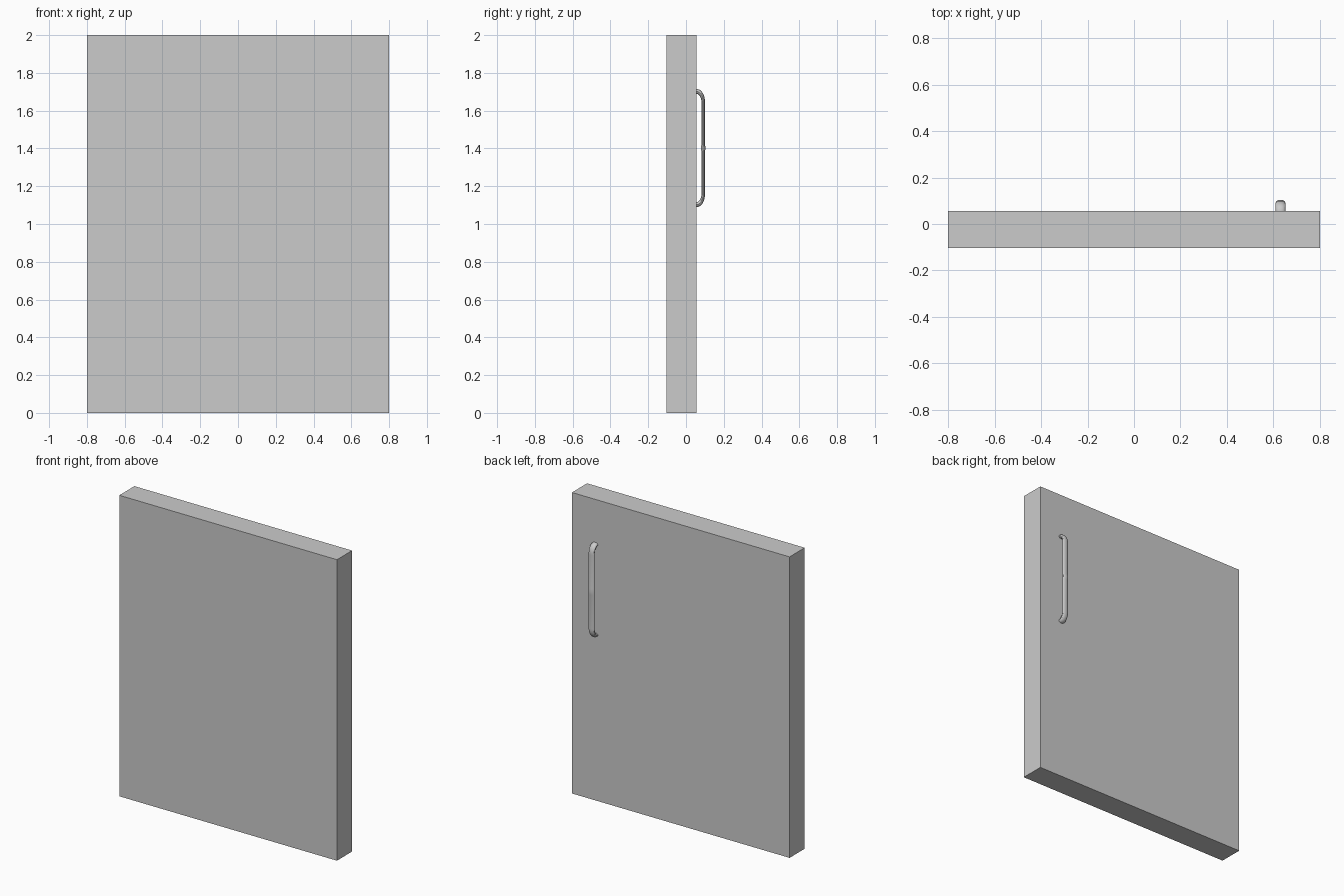
import bpy, bmesh
from math import sin, cos, pi
from mathutils import Vector

if "Cube" in bpy.data.objects:
    bpy.data.objects.remove(bpy.data.objects["Cube"])

def make_object(name, bm):
    bmesh.ops.recalc_face_normals(bm, faces=bm.faces)
    mesh = bpy.data.meshes.new(name)
    bm.to_mesh(mesh)
    bm.free()
    obj = bpy.data.objects.new(name, mesh)
    bpy.context.collection.objects.link(obj)
    return obj

# Door panel
BACK = 0.055
bm = bmesh.new()
bmesh.ops.create_cube(bm, size=1)
for v in bm.verts:
    v.co = (v.co.x * 1.6, v.co.y * 0.159 + BACK - 0.0795, v.co.z * 2 + 1)
make_object("door_panel", bm)

# Pull handle: flattened oval section swept along a bracket-shaped path
X, MID, HALF = 0.63, 1.402, 0.30       # centre and half height of the path
REACH, BEND = 0.036, 0.055             # stand-off and bend height
WIDE, THIN, SIDES = 0.021, 0.009, 16

upper = [(BACK - 0.004, HALF)]
for i in range(9):
    a = pi / 2 * i / 8
    upper.append((BACK + REACH * sin(a), HALF - BEND * (1 - cos(a))))
upper.append((BACK + REACH, 0.02))
path = [(y, MID + z) for y, z in upper] + [(BACK + REACH, MID)]
path += [(y, MID - z) for y, z in reversed(upper)]

bm = bmesh.new()
rings = []
for i, (y, z) in enumerate(path):
    p, q = path[max(i - 1, 0)], path[min(i + 1, len(path) - 1)]
    tangent = Vector((0, q[0] - p[0], q[1] - p[1])).normalized()
    normal = tangent.cross(Vector((1, 0, 0)))
    # legs are a little thicker, and a small ridge sits at mid grip
    thin = THIN + 0.004 * abs(tangent.y)
    if i == len(path) // 2:
        thin += 0.004
    ring = []
    for k in range(SIDES):
        a = 2 * pi * k / SIDES
        ring.append(bm.verts.new(Vector((X + WIDE * cos(a), y, z)) + normal * thin * sin(a)))
    rings.append(ring)
for r, s in zip(rings, rings[1:]):
    for k in range(SIDES):
        n = (k + 1) % SIDES
        bm.faces.new((r[k], r[n], s[n], s[k]))
bm.faces.new(rings[0])
bm.faces.new(rings[-1])
handle = make_object("pull_handle", bm)

bpy.context.view_layer.objects.active = handle
handle.select_set(True)
bpy.ops.object.shade_smooth_by_angle()
